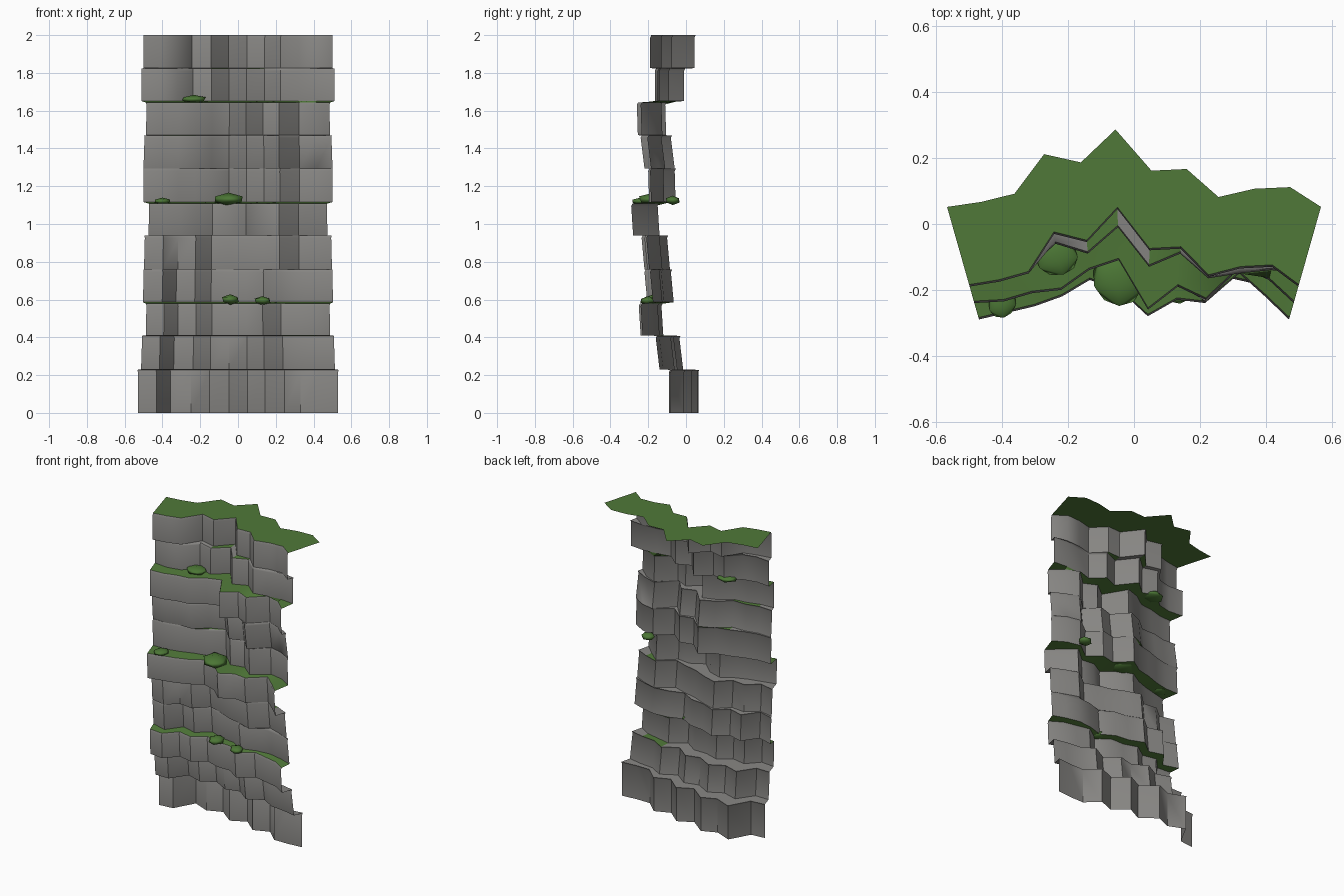
import bpy, bmesh, math

if "Cube" in bpy.data.objects:
    bpy.data.objects.remove(bpy.data.objects["Cube"])

CENTRE_Y = -1.95                      # the cliff is a sector seen from inside the ring
HALF = math.atan(0.2836)
N = 12
TAN = [math.tan(HALF * (2 * i / (N - 1) - 1)) for i in range(N)]

# Strata profiles: depth (y) of each column, left to right
KEYS = {
    0: [-.08, -.07, .065, .02, .06, -.02, .03, -.05, -.01, -.09, -.09, -.08],
    2: [-.24, -.25, -.17, -.19, -.13, -.16, -.16, -.22, -.15, -.17, -.19, -.24],
    3: [-.19, -.22, -.12, -.15, -.08, -.12, -.13, -.18, -.15, -.14, -.16, -.19],
    4: [-.21, -.235, -.17, -.18, -.10, -.13, -.17, -.19, -.22, -.14, -.17, -.21],
    5: [-.29, -.27, -.25, -.22, -.17, -.20, -.28, -.23, -.24, -.15, -.22, -.29],
    6: [-.19, -.19, -.17, -.14, -.12, -.06, -.15, -.13, -.20, -.12, -.14, -.19],
    7: [-.205, -.21, -.19, -.19, -.12, -.08, -.18, -.15, -.24, -.13, -.16, -.205],
    8: [-.24, -.235, -.21, -.20, -.14, -.11, -.26, -.19, -.23, -.13, -.17, -.24],
    9: [-.15, -.16, -.14, -.06, -.09, -.01, -.13, -.09, -.165, -.15, -.14, -.15],
    10: [-.19, -.175, -.15, -.03, -.055, .045, -.08, -.075, -.16, -.135, -.13, -.19],
}
LEAN = [0, .02, .01, .015, .015, .01, .005, .02, .005, 0, 0]
LEVELS = [0, .23, .41, .58, .76, .94, 1.11, 1.295, 1.47, 1.645, 1.825, 2.0]


def profile(k):
    # the second stratum blends its neighbours
    return KEYS.get(k) or [(a + b) / 2 for a, b in zip(KEYS[0], KEYS[2])]


def row(ys, z, dy=0.0):
    return [(TAN[i] * (y + dy - CENTRE_Y), y + dy, z) for i, y in enumerate(ys)]


def sheet(name, rows_list, mats, pick=lambda j, i: 0):
    """Quad strips between successive rows; pick gives each quad's material."""
    bm = bmesh.new()
    vs = [[bm.verts.new(c) for c in r] for r in rows_list]
    for j in range(len(vs) - 1):
        for i in range(N - 1):
            f = bm.faces.new((vs[j][i], vs[j][i + 1], vs[j + 1][i + 1], vs[j + 1][i]))
            f.material_index = pick(j, i)
    me = bpy.data.meshes.new(name)
    bm.to_mesh(me)
    bm.free()
    ob = bpy.data.objects.new(name, me)
    bpy.context.collection.objects.link(ob)
    for m in mats:
        me.materials.append(m)
    return ob


def smooth(ob, degrees):
    bpy.ops.object.select_all(action='DESELECT')
    bpy.context.view_layer.objects.active = ob
    ob.select_set(True)
    bpy.ops.object.shade_smooth_by_angle(angle=math.radians(degrees))


def colour(name, rgb):
    m = bpy.data.materials.new(name)
    m.diffuse_color = (*rgb, 1)
    m.use_nodes = True
    m.node_tree.nodes["Principled BSDF"].inputs["Base Color"].default_value = m.diffuse_color
    return m


stone = colour("stone", (0.24, 0.235, 0.225))
grass = colour("grass", (0.08, 0.19, 0.04))
leaf = colour("leaf", (0.07, 0.18, 0.035))

# Rows of the whole face: bottom, lip and top of each stratum
rows = []
for k in range(11):
    p = profile(k)
    rows.append(row(p, LEVELS[k] + (.006 if k in (3, 6, 9) else 0), LEAN[k]))
    rows.append(row(p, LEVELS[k + 1] - .014))
    rows.append(row(p, LEVELS[k + 1] - (.002 if k < 10 else 0), .006))

# Grassy ledges: three full ones and a few patches
PATCHES = {1: (8, 9), 4: (9,), 6: (3, 4), 7: (1, 2), 9: (4, 6)}


def is_grass(j, i):
    k = j // 3
    return int(j % 3 == 2 and (k in (2, 5, 8) or i in PATCHES.get(k, ())))


smooth(sheet("rock_face", rows, [stone, grass], is_grass), 42)

# Grass cap running back from the top edge
sheet("grass_cap", [row(KEYS[10], 2.0, .006), row(KEYS[10], 2.0, .242)], [grass])

# Flattened bushes: x, y, z, radius, half height
BUSHES = [(-.235, -.10, 1.66, .072, .024), (-.40, -.24, 1.12, .052, .02),
          (-.05, -.17, 1.13, .092, .036), (.33, -.07, 1.125, .046, .025),
          (-.04, -.17, .60, .056, .028), (.13, -.20, .594, .05, .024)]
for n, (x, y, z, r, h) in enumerate(BUSHES):
    bpy.ops.mesh.primitive_ico_sphere_add(subdivisions=1, radius=1, location=(x, y, z),
                                          rotation=(0, 0, n * 1.1))
    bush = bpy.context.object
    bush.name = f"bush_{n + 1}"
    bush.scale = (r, r * .88, h)
    bush.data.materials.append(leaf)
    smooth(bush, 60)
